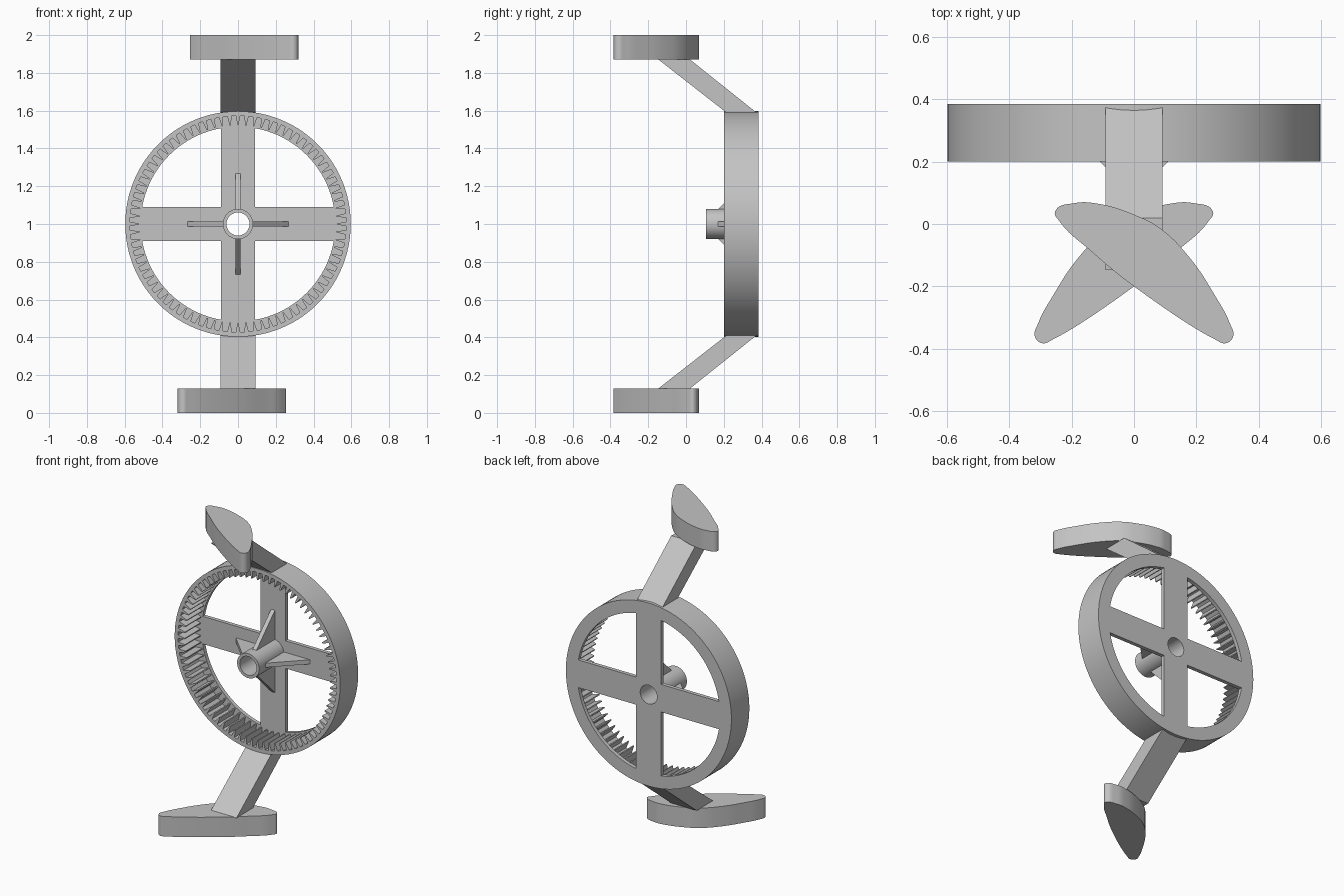
import bpy, bmesh
from math import pi, cos, sin, acos, asin
from mathutils import Matrix

cube = bpy.data.objects.get("Cube")
if cube:
    bpy.data.objects.remove(cube, do_unlink=True)

grey = bpy.data.materials.new("plain grey")
grey.use_nodes = True
colour = (0.55, 0.55, 0.55, 1)
grey.diffuse_color = colour
grey.node_tree.nodes["Principled BSDF"].inputs["Base Color"].default_value = colour

CENTRE = Matrix.Translation((0, 0, 1))
UPRIGHT = CENTRE @ Matrix.Rotation(pi / 2, 4, 'X')      # drawing plane stands facing the front
SIDEWAYS = Matrix(((0, 0, 1, 0), (1, 0, 0, 0), (0, 1, 0, 0), (0, 0, 0, 1)))


def extrude(name, loops, low, high, matrix, rounded=False):
    """Fill 2D outlines (inner ones become holes) and extrude them from low to high."""
    curve = bpy.data.curves.new(name, 'CURVE')
    curve.dimensions = '2D'
    curve.fill_mode = 'BOTH'
    curve.extrude = (high - low) / 2
    for loop in loops:
        spline = curve.splines.new('BEZIER' if rounded else 'POLY')
        points = spline.bezier_points if rounded else spline.points
        points.add(len(loop) - 1)
        for p, (x, y) in zip(points, loop):
            if rounded:
                p.co = (x, y, 0)
                p.handle_left_type = p.handle_right_type = 'AUTO'
            else:
                p.co = (x, y, 0, 1)
        spline.use_cyclic_u = True
        spline.resolution_u = 6
    temp = bpy.data.objects.new(name + " outline", curve)
    bpy.context.collection.objects.link(temp)
    graph = bpy.context.evaluated_depsgraph_get()
    mesh = bpy.data.meshes.new_from_object(temp.evaluated_get(graph))
    bpy.data.objects.remove(temp, do_unlink=True)
    bpy.data.curves.remove(curve)

    bm = bmesh.new()
    bm.from_mesh(mesh)
    bmesh.ops.remove_doubles(bm, verts=bm.verts, dist=1e-5)
    bm.transform(matrix @ Matrix.Translation((0, 0, (low + high) / 2)))
    bmesh.ops.recalc_face_normals(bm, faces=bm.faces)
    bm.to_mesh(mesh)
    bm.free()
    mesh.materials.clear()
    mesh.materials.append(grey)
    obj = bpy.data.objects.new(name, mesh)
    bpy.context.collection.objects.link(obj)
    bpy.ops.object.select_all(action='DESELECT')
    obj.select_set(True)
    bpy.context.view_layer.objects.active = obj
    bpy.ops.object.shade_smooth_by_angle(angle=pi / 7)
    return obj


def polar(r, a):
    return (r * cos(a), r * sin(a))


def circle(r, n=96):
    return [polar(r, 2 * pi * i / n) for i in range(n)]


RIM, OPEN, BORE, HALF = 0.597, 0.515, 0.061, 0.09
FRONT, PLATE, BACK = 0.2, 0.36, 0.385

# Ring with inward-facing teeth
TEETH = 80
pitch = 2 * pi / TEETH
tooth = ((0.572, -0.42), (0.572, -0.25), (0.524, -0.08), (0.524, 0.08), (0.572, 0.25), (0.572, 0.42))
teeth = [polar(r, (i + t) * pitch) for i in range(TEETH) for r, t in tooth]
extrude("gear_ring", [circle(RIM), teeth], -PLATE, -FRONT, UPRIGHT)

# Back plate: four windows leave a cross of spokes
start, end = asin(HALF / OPEN), acos(HALF / OPEN)
windows = []
for q in range(4):
    turn = q * pi / 2
    arc = [polar(OPEN, turn + start + (end - start) * i / 20) for i in range(21)]
    windows.append(arc + [polar(HALF * 2 ** 0.5, turn + pi / 4)])
extrude("spoked_back_plate", [circle(RIM), circle(BORE, 48)] + windows, -BACK, -PLATE, UPRIGHT)

# Hub tube and its four triangular ribs
extrude("hub_tube", [circle(0.08, 48), circle(BORE, 48)], -PLATE, -0.105, UPRIGHT)
rib = [(0.07, 0.17), (0.08, 0.17), (0.268, PLATE), (0.07, PLATE)]
for q in range(4):
    extrude(f"hub_rib_{q + 1}", [rib], -0.014, 0.014, CENTRE @ Matrix.Rotation(q * pi / 2, 4, 'Y'))

# Slanted struts and rounded pads, above and below the wheel
strut = [(0.22, 1.585), (0.379, 1.585), (0.02, 1.872), (-0.148, 1.872)]
pad = [(-0.253, 0.04), (-0.19, 0.067), (-0.11, 0.064), (0, 0.03), (0.083, -0.013), (0.18, -0.11),
       (0.26, -0.23), (0.308, -0.32), (0.318, -0.36), (0.295, -0.382), (0.26, -0.37),
       (0, -0.2), (-0.14, -0.085), (-0.24, 0.01)]
extrude("upper_strut", [strut], -0.092, 0.092, SIDEWAYS)
extrude("lower_strut", [[(y, 2 - z) for y, z in strut]], -0.092, 0.092, SIDEWAYS)
extrude("upper_pad", [pad], 1.87, 2, Matrix(), True)
extrude("lower_pad", [[(-x, y) for x, y in pad]], 0, 0.13, Matrix(), True)
